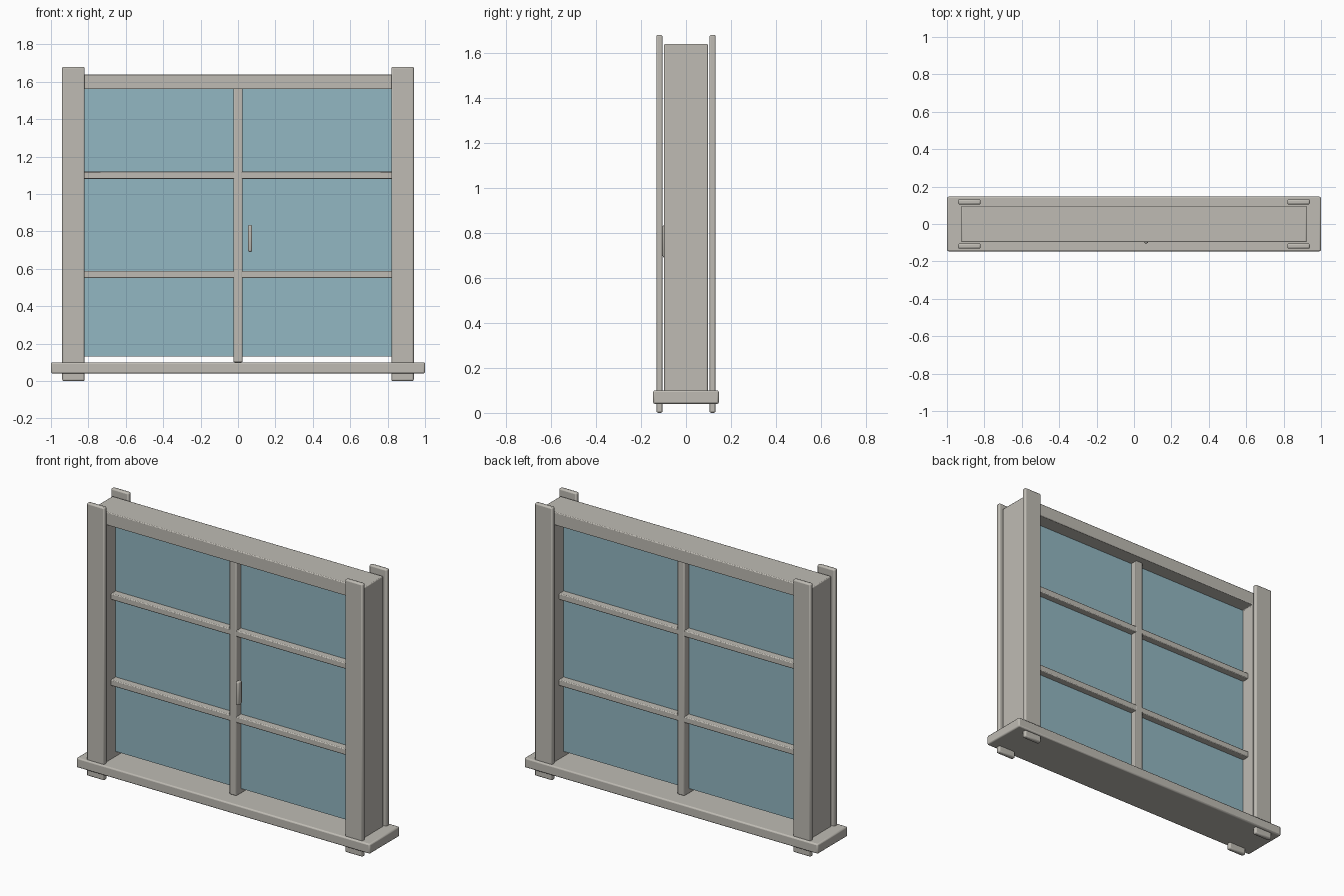
import bpy
import bmesh

if "Cube" in bpy.data.objects:
    bpy.data.objects.remove(bpy.data.objects["Cube"], do_unlink=True)


def make_material(name, rgb):
    mat = bpy.data.materials.new(name)
    mat.use_nodes = True
    mat.diffuse_color = (*rgb, 1)
    mat.node_tree.nodes["Principled BSDF"].inputs["Base Color"].default_value = (*rgb, 1)
    return mat


paint = make_material("warm grey paint", (0.52, 0.50, 0.455))
glass = make_material("blue glass", (0.29, 0.475, 0.54))


def prism(name, outline, y0, y1, mat, bevel=0.008):
    """Extrude an x-z outline from y0 to y1 and soften its edges."""
    bm = bmesh.new()
    face = bm.faces.new([bm.verts.new((x, y0, z)) for x, z in outline])
    extruded = bmesh.ops.extrude_face_region(bm, geom=[face])["geom"]
    verts = [v for v in extruded if isinstance(v, bmesh.types.BMVert)]
    bmesh.ops.translate(bm, verts=verts, vec=(0, y1 - y0, 0))
    bmesh.ops.recalc_face_normals(bm, faces=bm.faces)
    mesh = bpy.data.meshes.new(name)
    bm.to_mesh(mesh)
    bm.free()
    obj = bpy.data.objects.new(name, mesh)
    bpy.context.collection.objects.link(obj)
    mesh.materials.append(mat)
    bpy.ops.object.select_all(action="DESELECT")
    bpy.context.view_layer.objects.active = obj
    obj.select_set(True)
    if bevel:
        mod = obj.modifiers.new("soft edges", "BEVEL")
        mod.width = bevel
        mod.segments = 2
    bpy.ops.object.shade_smooth_by_angle()
    return obj


def box(name, x, y, z, mat=paint, bevel=0.008):
    outline = [(x[0], z[0]), (x[1], z[0]), (x[1], z[1]), (x[0], z[1])]
    return prism(name, outline, *y, mat, bevel)


# Sill, and the jambs and header as one arch
box("sill", (-1, 1), (-0.146, 0.146), (0.04, 0.1))
OUT, IN, TOP, HEAD = 0.923, 0.83, 1.64, 1.56
arch = [(-OUT, 0.09), (-OUT, TOP), (OUT, TOP), (OUT, 0.09),
        (IN, 0.09), (IN, HEAD), (-IN, HEAD), (-IN, 0.09)]
prism("jambs_and_header", arch, -0.097, 0.097, paint, 0.005)

# Upright trim boards at the four corners, running through the sill
for side, sx in (("left", 1), ("right", -1)):
    for end, sy in (("front", -1), ("back", 1)):
        box(f"{end}_{side}_trim", sorted((sx * 0.82, sx * 0.94)),
            sorted((sy * 0.104, sy * 0.132)), (0, 1.68))

# Glass pane and glazing bars
box("glass_pane", (-0.84, 0.84), (-0.005, 0.005), (0.13, 1.57), glass, 0)
box("vertical_bar", (-0.024, 0.024), (-0.05, 0.05), (0.1, 1.57), bevel=0.005)
for name, z in (("lower_bar", 0.57), ("upper_bar", 1.1)):
    box(name, (-0.84, 0.84), (-0.049, 0.049), (z - 0.019, z + 0.019), bevel=0.005)

# Handle
box("handle", (0.054, 0.076), (-0.104, -0.066), (0.69, 0.835))
